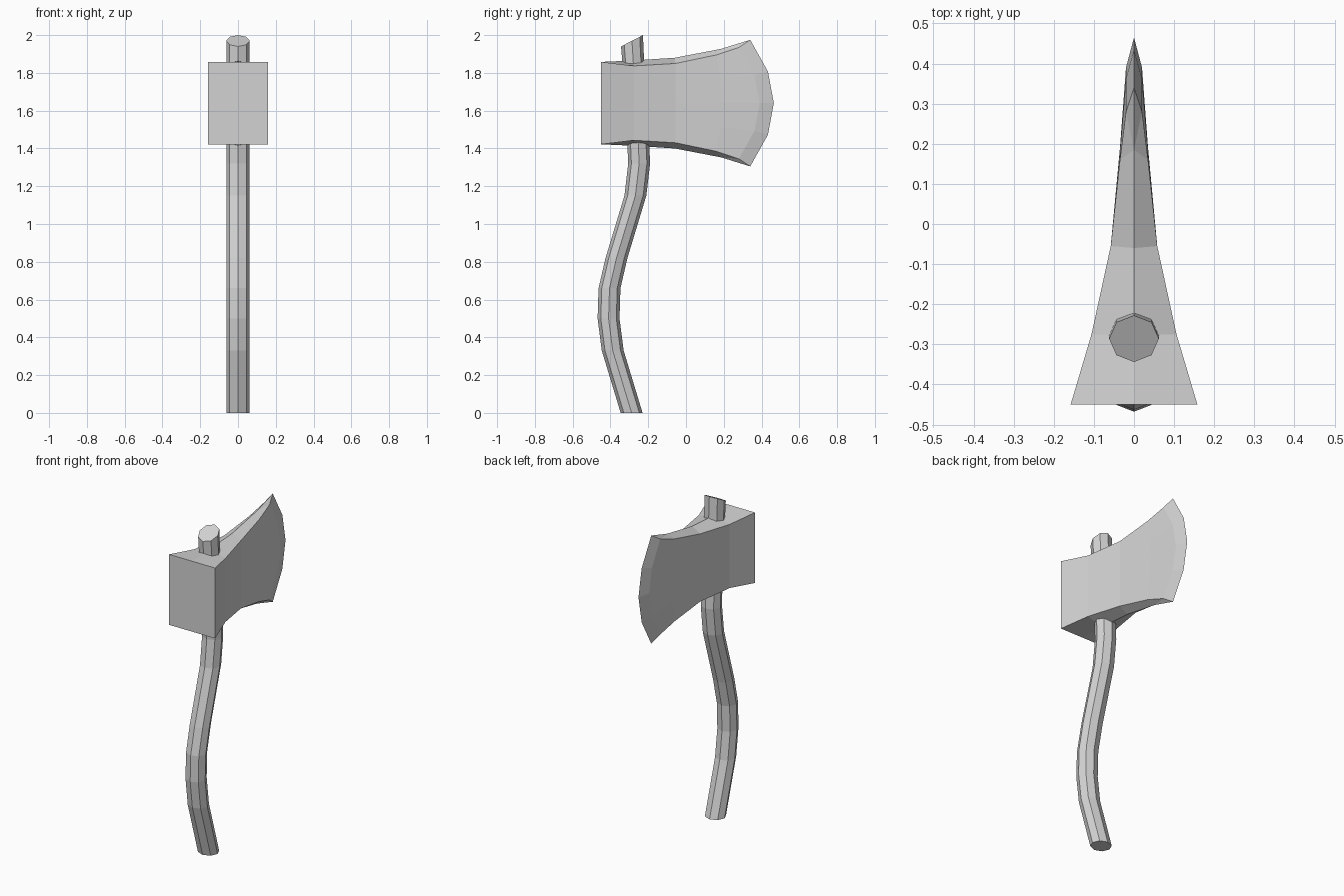
import bpy
import bmesh
from math import cos, sin, tau

if "Cube" in bpy.data.objects:
    bpy.data.objects.remove(bpy.data.objects["Cube"])

grey = bpy.data.materials.new("light grey")
grey.use_nodes = True
grey.diffuse_color = (0.65, 0.65, 0.65, 1)
grey.node_tree.nodes["Principled BSDF"].inputs["Base Color"].default_value = grey.diffuse_color


def finish(bm, name):
    bmesh.ops.recalc_face_normals(bm, faces=bm.faces)
    mesh = bpy.data.meshes.new(name)
    bm.to_mesh(mesh)
    bm.free()
    mesh.materials.append(grey)
    obj = bpy.data.objects.new(name, mesh)
    bpy.context.collection.objects.link(obj)
    return obj


# Handle: an eight-sided bar following a bent path, with a slanted top
path = [(-0.288, 0), (-0.388, 0.33), (-0.41, 0.5), (-0.405, 0.66), (-0.368, 0.82),
        (-0.268, 1.15), (-0.248, 1.32), (-0.253, 1.43), (-0.28, 1.87), (-0.286, 1.97)]
SIDES = 8
bm = bmesh.new()
rings = []
for i, (y, z) in enumerate(path):
    slant = 0.03 if i == len(path) - 1 else 0
    rings.append([bm.verts.new((0.062 * cos(tau * k / SIDES),
                                y + 0.058 * sin(tau * k / SIDES),
                                z + slant * sin(tau * k / SIDES)))
                  for k in range(SIDES)])
for low, high in zip(rings, rings[1:]):
    for k in range(SIDES):
        n = (k + 1) % SIDES
        bm.faces.new((low[k], low[n], high[n], high[k]))
bm.faces.new(rings[0])
bm.faces.new(rings[-1])
finish(bm, "handle")

# Axe head: left cheek as columns of (y, half width, half height, bulge)
MID_Z = 1.64
columns = [(-0.45, 0.158, 0.218, 0), (-0.275, 0.106, 0.197, 0), (-0.055, 0.058, 0.21, 0),
           (0.16, 0.035, 0.255, 0.03), (0.28, 0.02, 0.295, 0.11), (0.34, 0, 0.335, 0.125)]
rows = [-1, -0.5, 0, 0.5, 1]
bm = bmesh.new()
grid = [[bm.verts.new((w, y + bulge * (1 - v * v), MID_Z + v * h)) for v in rows]
        for y, w, h, bulge in columns]
for a, b in zip(grid, grid[1:]):
    for j in range(len(rows) - 1):
        bm.faces.new((a[j], b[j], b[j + 1], a[j + 1]))

# Raised centre ridges along the top and bottom of the head
ridge = [(-0.45, 0.218), (-0.275, 0.226), (-0.06, 0.24), (0.185, 0.287)]
poll = list(grid[0])
for end, sign in ((0, -1), (-1, 1)):
    line = [bm.verts.new((0, y, MID_Z + sign * h)) for y, h in ridge]
    for i in range(len(line) - 1):
        bm.faces.new((line[i], line[i + 1], grid[i + 1][end], grid[i][end]))
    bm.faces.new((line[-1], grid[4][end], grid[3][end]))
    bm.faces.new((line[-1], grid[5][end], grid[4][end]))
    poll = [line[0]] + poll if sign < 0 else poll + [line[0]]
bm.faces.new(poll)

# Mirror to the right cheek
bmesh.ops.mirror(bm, geom=bm.verts[:] + bm.edges[:] + bm.faces[:],
                 axis="X", merge_dist=0.0005)
bmesh.ops.remove_doubles(bm, verts=bm.verts, dist=0.0005)
finish(bm, "axe_head")
